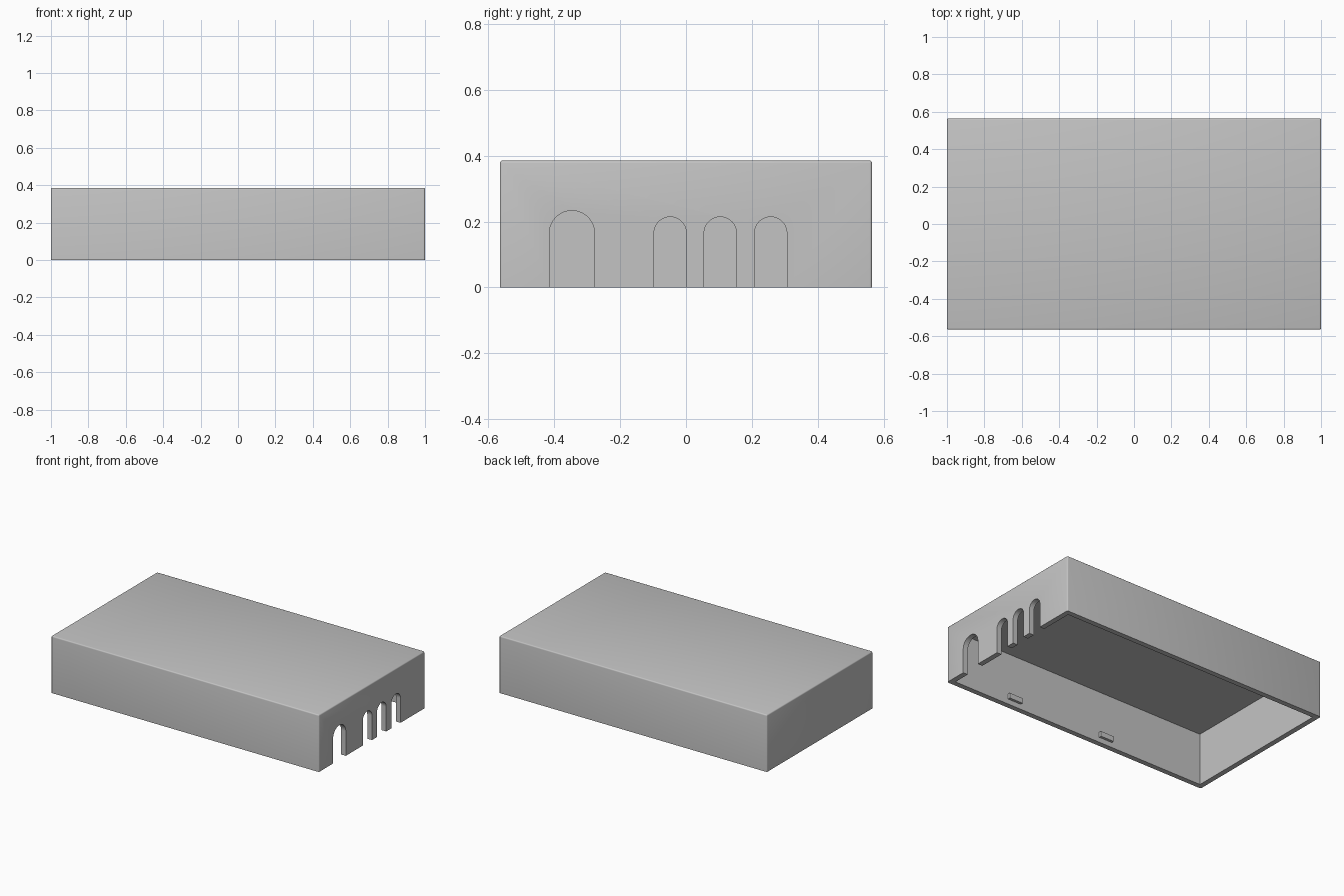
import bpy, bmesh, math

cube = bpy.data.objects.get("Cube")
if cube:
    bpy.data.objects.remove(cube, do_unlink=True)

LENGTH, DEPTH, HEIGHT = 2.0, 1.13, 0.385
WALL = 0.035
ROUND = 0.008

grey = bpy.data.materials.new("plain grey")
grey.use_nodes = True
colour = (0.55, 0.55, 0.55, 1)
grey.diffuse_color = colour
grey.node_tree.nodes["Principled BSDF"].inputs["Base Color"].default_value = colour


def add_object(name, bm):
    bmesh.ops.recalc_face_normals(bm, faces=bm.faces)
    mesh = bpy.data.meshes.new(name)
    bm.to_mesh(mesh)
    bm.free()
    mesh.materials.append(grey)
    obj = bpy.data.objects.new(name, mesh)
    bpy.context.collection.objects.link(obj)
    return obj


def box_mesh(centre, size):
    bm = bmesh.new()
    bmesh.ops.create_cube(bm, size=1)
    bmesh.ops.scale(bm, vec=size, verts=bm.verts)
    bmesh.ops.translate(bm, vec=centre, verts=bm.verts)
    return bm


def arch_cutter(y, width, top):
    """Round-headed prism that passes through the +x wall only."""
    r = width / 2
    steps = 24
    outline = [(y + r, -0.1)]
    for i in range(steps + 1):
        a = math.pi * i / steps
        outline.append((y + r * math.cos(a), top - r + r * math.sin(a)))
    outline.append((y - r, -0.1))
    bm = bmesh.new()
    face = bm.faces.new([bm.verts.new((0.9, v, w)) for v, w in outline])
    new = bmesh.ops.extrude_face_region(bm, geom=[face])["geom"]
    moved = [g for g in new if isinstance(g, bmesh.types.BMVert)]
    bmesh.ops.translate(bm, vec=(0.2, 0, 0), verts=moved)
    return add_object("arch_cutter", bm)


def cut(target, cutter):
    cutter.hide_render = True
    mod = target.modifiers.new("cut", "BOOLEAN")
    mod.operation = "DIFFERENCE"
    mod.solver = "EXACT"
    mod.object = cutter
    bpy.context.view_layer.objects.active = target
    bpy.ops.object.modifier_apply(modifier=mod.name)
    bpy.data.objects.remove(cutter, do_unlink=True)


# Outer block, with every edge rounded except those of the open bottom
bm = box_mesh((0, 0, HEIGHT / 2), (LENGTH, DEPTH, HEIGHT))
edges = [e for e in bm.edges if max(v.co.z for v in e.verts) > HEIGHT / 2]
bmesh.ops.bevel(bm, geom=edges, offset=ROUND, segments=3, profile=0.5,
                affect="EDGES")
cover = add_object("cover_shell", bm)

# Hollow inside, open downward
cavity_top = HEIGHT - WALL
cut(cover, add_object("cavity_cutter", box_mesh(
    (0, 0, cavity_top / 2 - 0.05),
    (LENGTH - 2 * WALL, DEPTH - 2 * WALL, cavity_top + 0.1))))

# One large doorway and three small ones in the +x end
cut(cover, arch_cutter(-0.346, 0.137, 0.233))
for y in (-0.048, 0.104, 0.257):
    cut(cover, arch_cutter(y, 0.098, 0.214))

bpy.ops.object.select_all(action="DESELECT")
cover.select_set(True)
bpy.context.view_layer.objects.active = cover
bpy.ops.object.shade_smooth_by_angle(angle=math.radians(35))

# Small snap tabs on the inside of the long walls
for side, name in ((-1, "front"), (1, "back")):
    for i, x in enumerate((0.5, -0.22)):
        y = side * (DEPTH / 2 - WALL - 0.005)
        add_object(f"{name}_snap_tab_{i + 1}",
                   box_mesh((x, y, 0.052), (0.1, 0.025, 0.035)))
